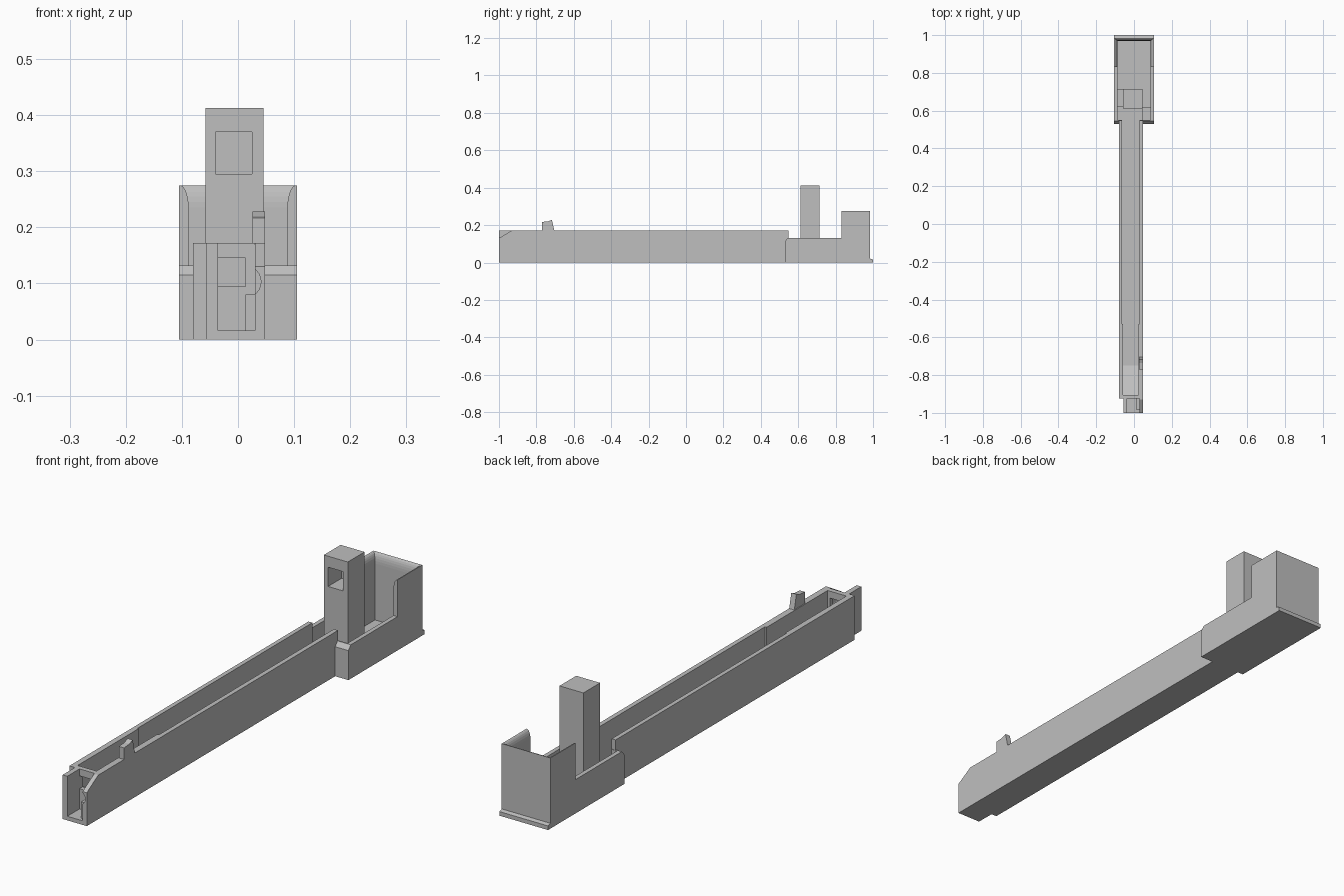
import bpy, bmesh, math

if "Cube" in bpy.data.objects:
    bpy.data.objects.remove(bpy.data.objects["Cube"])

grey = bpy.data.materials.new("plain_grey")
grey.diffuse_color = (0.52, 0.52, 0.52, 1)
grey.use_nodes = True
grey.node_tree.nodes["Principled BSDF"].inputs["Base Color"].default_value = grey.diffuse_color


def finish(name, bm):
    bmesh.ops.recalc_face_normals(bm, faces=bm.faces)
    me = bpy.data.meshes.new(name)
    bm.to_mesh(me)
    bm.free()
    me.materials.append(grey)
    ob = bpy.data.objects.new(name, me)
    bpy.context.collection.objects.link(ob)
    return ob


def loft(name, rings):
    """Closed solid through a list of matching point loops."""
    bm = bmesh.new()
    loops = [[bm.verts.new(p) for p in r] for r in rings]
    n = len(loops[0])
    for a, b in zip(loops, loops[1:]):
        for i in range(n):
            j = (i + 1) % n
            bm.faces.new((a[i], a[j], b[j], b[i]))
    bm.faces.new(loops[0])
    bm.faces.new(loops[-1])
    return finish(name, bm)


def side_profile(name, x0, x1, yz):
    return loft(name, [[(x, y, z) for y, z in yz] for x in (x0, x1)])


def plan_profile(name, z0, z1, xy):
    return loft(name, [[(x, y, z) for x, y in xy] for z in (z0, z1)])


def box(name, x0, x1, y0, y1, z0, z1):
    return plan_profile(name, z0, z1, [(x0, y0), (x1, y0), (x1, y1), (x0, y1)])


def cut(target, *cutters):
    for c in cutters:
        m = target.modifiers.new("cut", 'BOOLEAN')
        m.operation = 'DIFFERENCE'
        m.solver = 'EXACT'
        m.object = c
        bpy.context.view_layer.objects.active = target
        bpy.ops.object.modifier_apply(modifier=m.name)
        bpy.data.objects.remove(c)


# Long open channel, slightly narrower inside near the front
rail = box("rail", -0.08, 0.048, -0.925, 0.548, 0, 0.172)
cut(rail,
    plan_profile("rail_cavity", 0.015, 0.3,
                 [(-0.058, -0.905), (0.023, -0.905), (0.023, -0.53), (0.03, -0.53),
                  (0.03, 0.7), (-0.063, 0.7), (-0.063, -0.53), (-0.058, -0.53)]),
    box("end_window", -0.036, 0.013, -0.95, -0.89, 0.095, 0.145))

# Ramp rising to the front window
side_profile("front_ramp", -0.06, 0.025,
             [(-0.91, 0.01), (-0.75, 0.01), (-0.75, 0.02), (-0.91, 0.094)])

# Clip tab on the right wall
side_profile("clip_tab", 0.026, 0.048,
             [(-0.77, 0.16), (-0.70, 0.16), (-0.705, 0.175), (-0.717, 0.228),
              (-0.737, 0.22), (-0.77, 0.217)])

# Front tip: floor, left wall, chamfered right wall with round groove
box("tip_floor", -0.056, 0.048, -1.0, -0.92, 0, 0.016)
box("tip_left_wall", -0.056, -0.036, -1.0, -0.92, 0, 0.172)
tip_right = side_profile("tip_right_wall", 0.03, 0.048,
                         [(-1.0, 0), (-0.92, 0), (-0.92, 0.172), (-0.93, 0.172), (-1.0, 0.13)])
groove = [(0.013 + 0.028 * math.cos(a), 0.103 + 0.028 * math.sin(a))
          for a in (2 * math.pi * i / 24 for i in range(24))]
cut(tip_right, loft("groove", [[(x, y, z) for x, z in groove] for y in (-1.05, -0.935)]))
box("tip_inner_rib", 0.013, 0.031, -0.985, -0.92, 0.015, 0.08)

# Rear housing with a raised hood; inner walls flare out at the top
housing = side_profile("rear_housing", -0.105, 0.105,
                       [(0.53, 0), (0.985, 0), (0.985, 0.275), (0.832, 0.275),
                        (0.832, 0.132), (0.545, 0.132), (0.53, 0.115)])
levels = [(0.015, 0), (0.235, 0)]
for i in range(1, 7):
    a = math.pi / 2 * i / 6
    levels.append((0.235 + 0.04 * math.sin(a), 1 - math.cos(a)))
levels.append((0.3, 1))
rings = []
for z, f in levels:
    w, back = 0.088 + 0.0155 * f, 0.97 + 0.0135 * f
    rings.append([(-w, 0.55, z), (w, 0.55, z), (w, back, z), (-w, back, z)])
cut(housing, loft("housing_cavity", rings),
    box("rail_slot", -0.063, 0.03, 0.5, 0.6, 0.015, 0.2))

# Ledges beside the tower
box("right_ledge", 0.044, 0.09, 0.545, 0.62, 0.01, 0.06)
box("left_ledge", -0.09, -0.056, 0.62, 0.712, 0.01, 0.06)

# Lip along the rear bottom edge
side_profile("rear_lip", -0.105, 0.105,
             [(0.98, 0), (1.0, 0), (1.0, 0.016), (0.98, 0.022)])

# Tower with a recessed window facing forward
tower = box("tower", -0.058, 0.045, 0.612, 0.715, 0.01, 0.413)
cut(tower, box("tower_window", -0.04, 0.025, 0.58, 0.695, 0.295, 0.37))
